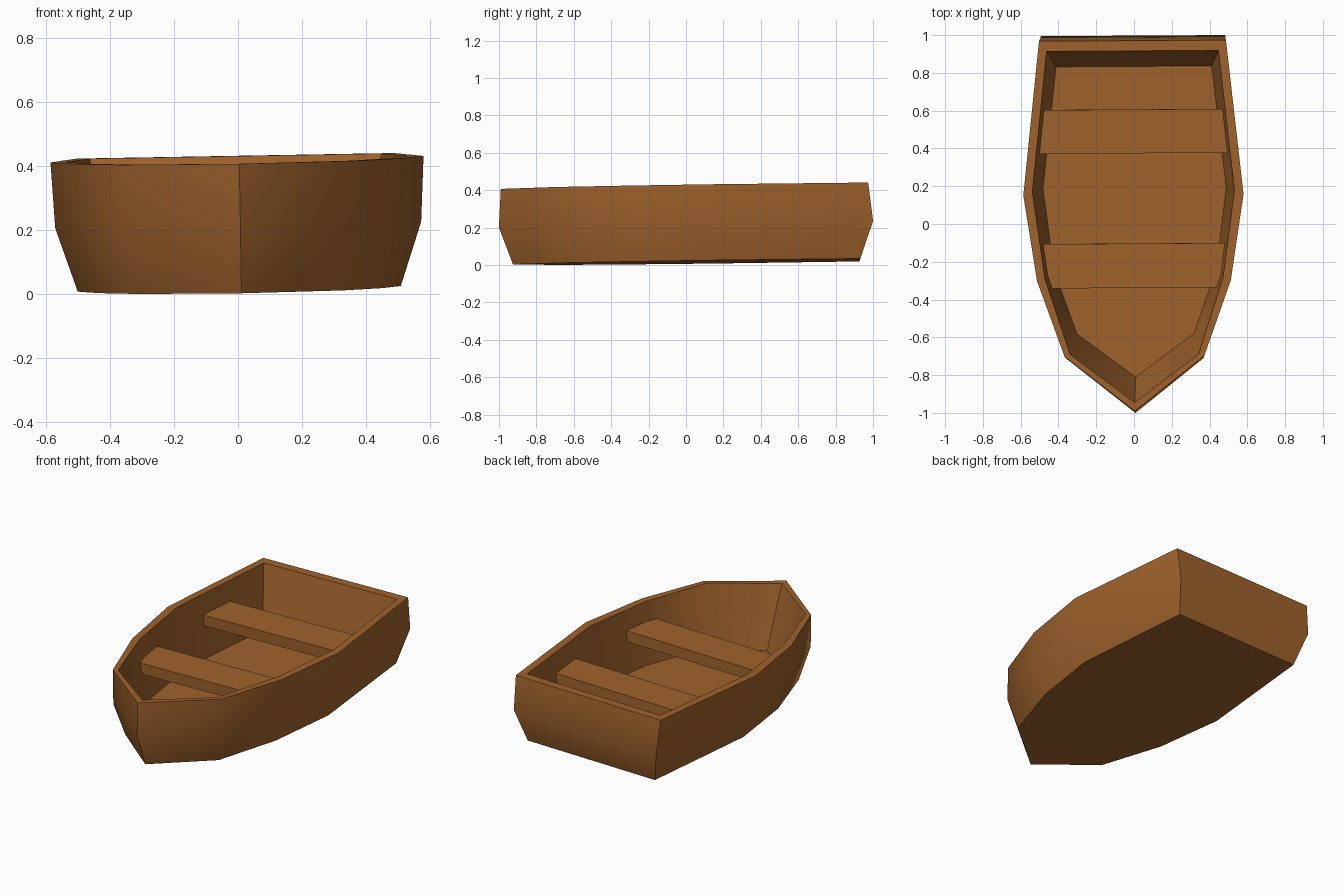
import bpy, bmesh, math

if "Cube" in bpy.data.objects:
    bpy.data.objects.remove(bpy.data.objects["Cube"])

wood = bpy.data.materials.new("brown wood")
wood.diffuse_color = (0.35, 0.125, 0.026, 1)
wood.use_nodes = True
wood.node_tree.nodes["Principled BSDF"].inputs["Base Color"].default_value = wood.diffuse_color

# The whole boat leans very slightly
LEAN = (0.013, -0.0175, 0.006)
PLACE = (0.005, 0.0, 0.0145)


def finish(name, bm):
    bmesh.ops.recalc_face_normals(bm, faces=bm.faces)
    mesh = bpy.data.meshes.new(name)
    bm.to_mesh(mesh)
    bm.free()
    mesh.materials.append(wood)
    obj = bpy.data.objects.new(name, mesh)
    bpy.context.collection.objects.link(obj)
    obj.rotation_euler = LEAN
    obj.location = PLACE
    return obj


def loft(bm, rings):
    """Bridge mirrored half-outlines and cap both ends."""
    loops = []
    for z, half in rings:
        left = [(-x, y) for x, y in reversed(half) if x > 0]
        loops.append([bm.verts.new((x, y, z)) for x, y in half + left])
    for a, b in zip(loops, loops[1:]):
        n = len(a)
        for i in range(n):
            j = (i + 1) % n
            bm.faces.new((a[i], a[j], b[j], b[i]))
    bm.faces.new(loops[0])
    bm.faces.new(loops[-1])


# Hull: half-outlines from bow to stern, up the outside and down the inside
rings = [
    (0.0, [(0, -0.925), (0.32, -0.66), (0.445, -0.275), (0.505, 0.155), (0.435, 0.93)]),
    (0.2, [(0, -0.998), (0.362, -0.71), (0.50, -0.30), (0.572, 0.155), (0.487, 1.0)]),
    (0.405, [(0, -0.985), (0.37, -0.695), (0.513, -0.295), (0.583, 0.16), (0.495, 0.976)]),
    (0.405, [(0, -0.94), (0.34, -0.685), (0.472, -0.28), (0.535, 0.18), (0.455, 0.922)]),
    (0.035, [(0, -0.81), (0.31, -0.58), (0.43, -0.24), (0.485, 0.19), (0.412, 0.835)]),
]
bm = bmesh.new()
loft(bm, rings)
hull = finish("hull", bm)
bpy.context.view_layer.objects.active = hull
hull.select_set(True)
bpy.ops.object.shade_smooth_by_angle(angle=math.radians(35))

# Seats: planks tapered to follow the hull sides
for name, y0, y1, w0, w1 in (("front_seat", -0.335, -0.10, 0.455, 0.492),
                             ("rear_seat", 0.378, 0.61, 0.508, 0.486)):
    bm = bmesh.new()
    outline = [(w0, y0), (w1, y1)]
    loft(bm, [(0.22, outline), (0.287, outline)])
    finish(name, bm)
